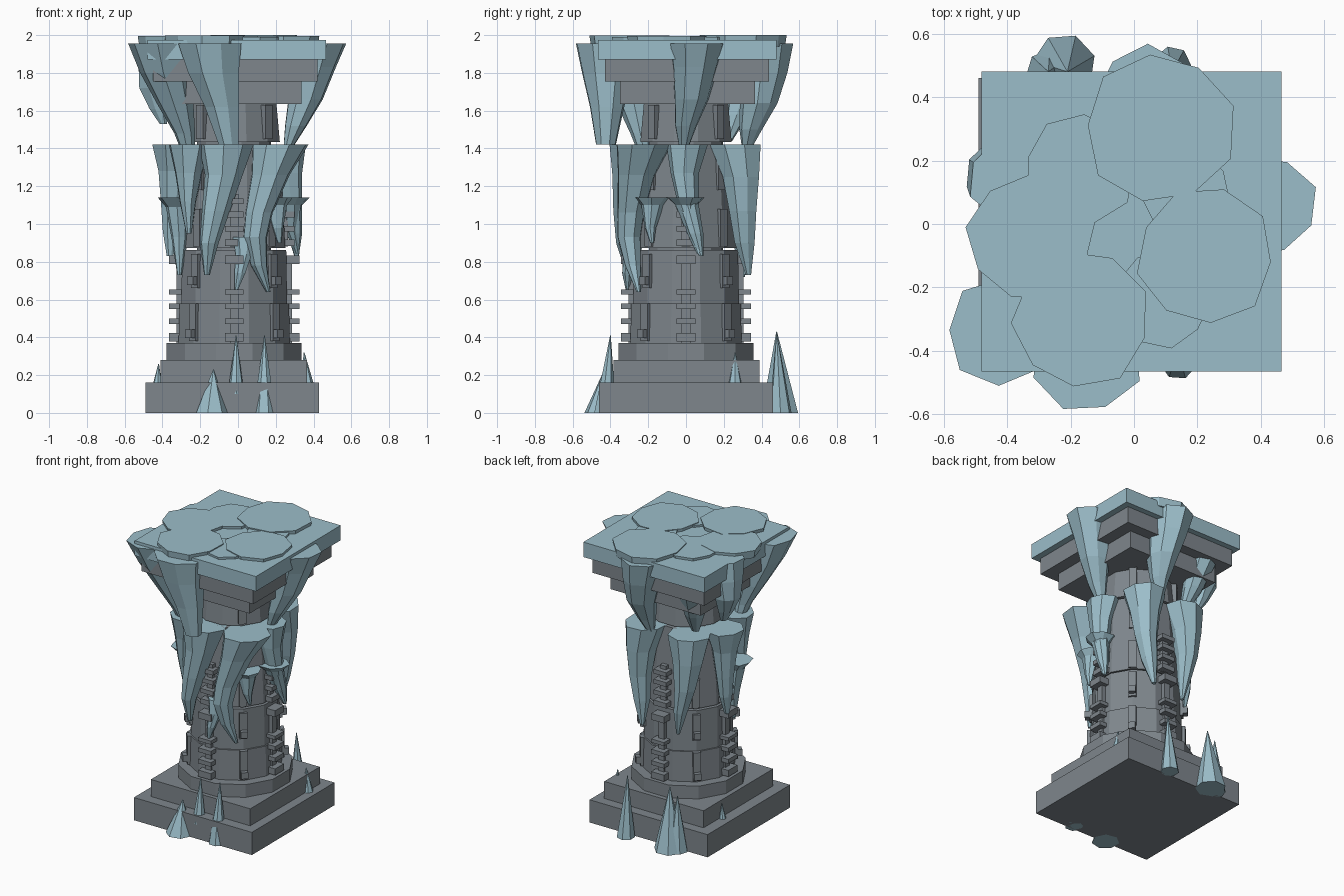
import bpy, bmesh, math
from mathutils import Matrix, Vector


def material(name, rgb):
    m = bpy.data.materials.new(name)
    m.diffuse_color = (*rgb, 1)
    return m


STONE = material("grey_stone", (0.21, 0.24, 0.265))
ICE = material("pale_ice", (0.33, 0.51, 0.585))
CX, CY = -0.02, 0.0   # column axis


def finish(name, bm, mat):
    bmesh.ops.recalc_face_normals(bm, faces=bm.faces)
    me = bpy.data.meshes.new(name)
    bm.to_mesh(me)
    bm.free()
    me.materials.append(mat)
    ob = bpy.data.objects.new(name, me)
    bpy.context.collection.objects.link(ob)
    return ob


def add_box(bm, size, matrix):
    bmesh.ops.create_cube(bm, size=1, matrix=matrix @ Matrix.Diagonal((*size, 1)))


def slab(name, x0, x1, y0, y1, z0, z1, mat):
    bm = bmesh.new()
    add_box(bm, (x1 - x0, y1 - y0, z1 - z0),
            Matrix.Translation(((x0 + x1) / 2, (y0 + y1) / 2, (z0 + z1) / 2)))
    return finish(name, bm, mat)


def loft(name, path, mat, sides=8, turn=0.2, wobble=0.0):
    """Horizontal polygon rings (x, y, z, radius) joined into a closed body."""
    bm = bmesh.new()
    rings = []
    for x, y, z, r in path:
        ring = []
        for i in range(sides):
            a = turn + i * math.tau / sides
            k = r * (1 + wobble * math.sin(i * 2.4 + turn * 5))
            ring.append(bm.verts.new((x + k * math.cos(a), y + k * math.sin(a), z)))
        rings.append(ring)
    for a, b in zip(rings, rings[1:]):
        for i in range(sides):
            j = (i + 1) % sides
            bm.faces.new((a[i], a[j], b[j], b[i]))
    bm.faces.new(rings[0])
    bm.faces.new(rings[-1][::-1])
    return finish(name, bm, mat)


# Stepped base
slab("base_plinth", -0.49, 0.43, -0.46, 0.46, 0, 0.16, STONE)
slab("base_step", -0.41, 0.365, -0.385, 0.39, 0.16, 0.28, STONE)

# Faceted column drums with narrow joints
for name, r0, r1, z0, z1 in [("base_ring", 0.37, 0.37, 0.28, 0.37),
                             ("lower_drum", 0.305, 0.30, 0.37, 0.58),
                             ("middle_drum", 0.29, 0.285, 0.58, 0.863),
                             ("upper_drum", 0.28, 0.25, 0.874, 1.42),
                             ("neck_drum", 0.25, 0.23, 1.435, 1.65)]:
    loft(name, [(CX, CY, z0, r0), (CX, CY, z1, r1)], STONE, 12, math.pi / 12)
loft("column_core", [(CX, CY, 0.86, 0.2), (CX, CY, 1.44, 0.2)], STONE, 12)

# Capital
slab("capital_lower", -0.37, 0.335, -0.35, 0.365, 1.635, 1.755, STONE)
slab("capital_middle", -0.45, 0.42, -0.43, 0.44, 1.755, 1.87, STONE)
slab("capital_top", -0.48, 0.465, -0.465, 0.48, 1.87, 1.975, ICE)

# Stacked block ribs on the four sides
bm = bmesh.new()
for q in range(4):
    turn = Matrix.Translation((CX, CY, 0)) @ Matrix.Rotation(q * math.pi / 2, 4, 'Z')
    for z, h in [(0.40, 0.045), (0.485, 0.03), (0.565, 0.03), (0.64, 0.025), (0.81, 0.045),
                 (0.90, 0.035), (0.975, 0.03), (1.05, 0.03), (1.12, 0.03)]:
        reach = 0.345 if z < 0.87 else 0.32
        add_box(bm, (0.10, 0.10, h), turn @ Matrix.Translation((0, -reach + 0.05, z)))
    for z0, z1, r in [(0.37, 0.83, 0.305), (0.88, 1.16, 0.285)]:
        add_box(bm, (0.045, 0.06, z1 - z0),
                turn @ Matrix.Translation((0, -r + 0.03, (z0 + z1) / 2)))
finish("side_ribs", bm, STONE)

# Upright slats with small feet on the diagonals
bm = bmesh.new()
for q in range(4):
    turn = (Matrix.Translation((CX, CY, 0))
            @ Matrix.Rotation(math.pi / 4 + q * math.pi / 2, 4, 'Z'))
    for z0, z1, r in [(0.38, 0.58, 0.315), (0.66, 0.84, 0.30), (0.88, 1.08, 0.285),
                      (1.18, 1.39, 0.27), (1.45, 1.63, 0.26)]:
        add_box(bm, (0.05, 0.05, z1 - z0),
                turn @ Matrix.Translation((0, -r + 0.025, (z0 + z1) / 2)))
        if z0 < 0.8:
            add_box(bm, (0.045, 0.06, 0.045), turn @ Matrix.Translation((0, -r, z0 + 0.04)))
finish("diagonal_slats", bm, STONE)

# Overlapping ice lobes on the roof, leaving a hollow in the middle
for i, (x, y, r, z) in enumerate([(0.08, 0.30, 0.235, 2.0), (-0.17, 0.17, 0.175, 1.993),
                                  (0.225, -0.10, 0.215, 1.996), (-0.165, -0.30, 0.215, 1.998),
                                  (-0.325, -0.04, 0.20, 1.995), (0.09, -0.24, 0.15, 1.99),
                                  (0.16, 0.10, 0.14, 1.991)]):
    loft(f"roof_ice_lobe_{i + 1}", [(x, y, 1.94, r * 0.96), (x, y, z, r)], ICE, 9, 0.3 + i * 0.5, 0.04)

# Large icicles flowing from the capital to the neck
UPPER = {
    "right": [(0.42, 0.06, 1.955, 0.155), (0.395, 0.05, 1.83, 0.125), (0.355, 0.03, 1.66, 0.095),
              (0.305, 0.0, 1.52, 0.06), (0.27, -0.01, 1.42, 0.03)],
    "front_left": [(-0.42, -0.34, 1.955, 0.17), (-0.39, -0.31, 1.80, 0.135),
                   (-0.335, -0.27, 1.63, 0.095), (-0.285, -0.24, 1.48, 0.055),
                   (-0.265, -0.22, 1.38, 0.035)],
    "front": [(-0.15, -0.42, 1.955, 0.175), (-0.13, -0.42, 1.80, 0.14),
              (-0.085, -0.42, 1.62, 0.095), (-0.05, -0.425, 1.42, 0.055)],
    "back": [(0.04, 0.40, 1.955, 0.16), (0.06, 0.40, 1.80, 0.13), (0.08, 0.38, 1.64, 0.10),
             (0.07, 0.34, 1.50, 0.06), (0.05, 0.32, 1.40, 0.025)],
    "left": [(-0.38, 0.14, 1.975, 0.14), (-0.42, 0.16, 1.85, 0.11), (-0.44, 0.17, 1.72, 0.085),
             (-0.42, 0.16, 1.61, 0.05), (-0.395, 0.15, 1.53, 0.02)],
    "back_left": [(-0.29, 0.33, 1.90, 0.12), (-0.29, 0.32, 1.75, 0.095),
                  (-0.26, 0.27, 1.58, 0.065), (-0.23, 0.22, 1.44, 0.025)],
}
# Curling icicles around the shaft
MIDDLE = {
    "front_right": [(0.22, -0.22, 1.42, 0.155), (0.17, -0.26, 1.26, 0.105),
                    (0.11, -0.29, 1.06, 0.075), (0.09, -0.30, 0.93, 0.065),
                    (0.11, -0.28, 0.78, 0.045), (0.16, -0.25, 0.64, 0.012)],
    "front": [(-0.07, -0.26, 1.42, 0.145), (-0.08, -0.29, 1.26, 0.10),
              (-0.12, -0.31, 1.07, 0.075), (-0.155, -0.32, 0.90, 0.05),
              (-0.165, -0.30, 0.73, 0.015)],
    "left": [(-0.33, 0.05, 1.42, 0.13), (-0.34, 0.06, 1.28, 0.085), (-0.35, 0.07, 1.10, 0.06),
             (-0.355, 0.07, 0.96, 0.045), (-0.36, 0.06, 0.83, 0.018)],
    "right": [(0.25, 0.0, 1.42, 0.11), (0.265, -0.01, 1.27, 0.075), (0.285, 0.01, 1.10, 0.055),
              (0.30, 0.05, 0.95, 0.04), (0.31, 0.08, 0.83, 0.012)],
    "back_right": [(0.13, 0.26, 1.42, 0.14), (0.15, 0.29, 1.25, 0.10), (0.15, 0.30, 1.07, 0.075),
                   (0.13, 0.31, 0.90, 0.055), (0.11, 0.33, 0.73, 0.015)],
    "back_left": [(-0.20, 0.24, 1.42, 0.14), (-0.21, 0.27, 1.24, 0.10), (-0.20, 0.29, 1.05, 0.07),
                  (-0.17, 0.30, 0.88, 0.045), (-0.15, 0.30, 0.72, 0.012)],
    "front_left": [(-0.25, -0.20, 1.42, 0.12), (-0.26, -0.21, 1.27, 0.075),
                   (-0.265, -0.22, 1.12, 0.045), (-0.26, -0.22, 0.95, 0.015)],
}
# Small shelf icicles with flared tops
SHELF = {
    "right": [(0.28, 0.0, 1.14, 0.10), (0.28, 0.0, 1.10, 0.06), (0.28, 0.03, 0.98, 0.04),
              (0.315, 0.07, 0.84, 0.012)],
    "left": [(-0.33, -0.10, 1.14, 0.10), (-0.32, -0.09, 1.09, 0.065), (-0.31, -0.08, 0.93, 0.045),
             (-0.31, -0.09, 0.73, 0.012)],
    "front": [(0.03, -0.27, 0.93, 0.06), (0.03, -0.29, 0.84, 0.045), (0.01, -0.31, 0.74, 0.03),
              (-0.01, -0.31, 0.65, 0.01)],
    "front_right": [(0.19, -0.18, 1.14, 0.10), (0.20, -0.18, 1.10, 0.06),
                    (0.21, -0.19, 0.98, 0.03), (0.22, -0.18, 0.90, 0.01)],
}
for tier, group in (("upper", UPPER), ("middle", MIDDLE), ("shelf", SHELF)):
    for i, (side, path) in enumerate(group.items()):
        loft(f"{tier}_icicle_{side}", path, ICE, 8, 0.35 + i * 0.4, 0.05)

# Ice spikes around the base: foot position, lean, foot radius, foot and tip heights
for i, (x, y, dx, dy, r, z0, h) in enumerate([
        (-0.14, -0.45, 0.01, 0.02, 0.09, 0, 0.23), (-0.01, -0.42, 0, 0.02, 0.045, 0.10, 0.41),
        (0.14, -0.43, 0, 0.03, 0.06, 0, 0.41), (0.365, 0.26, -0.015, 0, 0.04, 0.14, 0.32),
        (-0.22, 0.50, 0.01, -0.02, 0.10, 0, 0.43), (-0.27, 0.48, 0.0, 0.0, 0.07, 0, 0.38),
        (0.12, 0.50, 0, -0.02, 0.06, 0, 0.42), (-0.43, 0.20, 0.01, 0, 0.035, 0.10, 0.26)]):
    loft(f"ground_spike_{i + 1}", [(x, y, z0, r), (x + dx, y + dy, h, 0.002)], ICE, 7, 0.3 * i)
